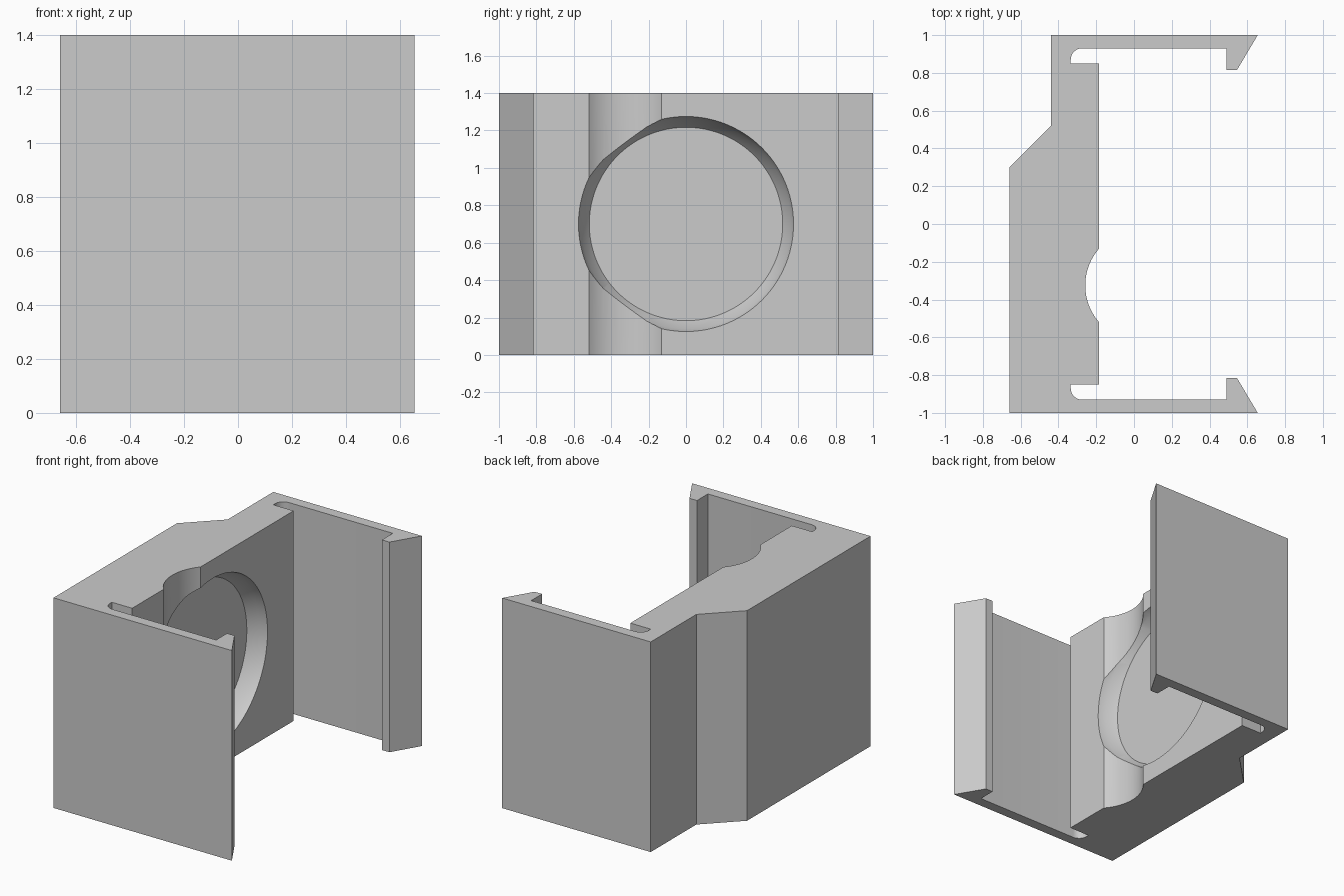
import bpy, bmesh, math
from mathutils import Matrix

if "Cube" in bpy.data.objects:
    bpy.data.objects.remove(bpy.data.objects["Cube"])

HEIGHT = 1.4
WALL = -0.185  # inner face of the back plate

grey = bpy.data.materials.new("plain grey")
grey.use_nodes = True
colour = (0.6, 0.6, 0.6, 1)
grey.diffuse_color = colour
grey.node_tree.nodes["Principled BSDF"].inputs["Base Color"].default_value = colour


def add_object(name, bm):
    bmesh.ops.recalc_face_normals(bm, faces=bm.faces)
    mesh = bpy.data.meshes.new(name)
    bm.to_mesh(mesh)
    bm.free()
    mesh.materials.append(grey)
    obj = bpy.data.objects.new(name, mesh)
    bpy.context.collection.objects.link(obj)
    return obj


def arc(cx, cy, r, start, end, steps):
    angles = [math.radians(start + (end - start) * i / steps) for i in range(steps + 1)]
    return [(cx + r * math.cos(a), cy + r * math.sin(a)) for a in angles]


# Clip arm: outer corner, hooked tip, inner face, rounded relief slot
arm = [(0.655, 1), (0.545, 0.815), (0.49, 0.815), (0.49, 0.93)]
arm += arc(-0.275, 0.87, 0.06, 90, 180, 8)
arm += [(-0.335, 0.85), (WALL, 0.85)]

# Full outline: upper arm, shallow groove, mirrored lower arm, stepped back
groove = arc(0.039, -0.325, 0.297, 139, 221, 24)
outline = arm + groove + [(x, -y) for x, y in reversed(arm)]
outline += [(-0.66, -1), (-0.66, 0.3), (-0.44, 0.52), (-0.44, 1)]

bm = bmesh.new()
base = bm.faces.new([bm.verts.new((x, y, 0)) for x, y in outline])
top = bmesh.ops.extrude_face_region(bm, geom=[base])["geom"]
bmesh.ops.translate(bm, vec=(0, 0, HEIGHT),
                    verts=[v for v in top if isinstance(v, bmesh.types.BMVert)])
bracket = add_object("clip_bracket", bm)

# Round dished pocket cutter: rings of (x, radius)
rings = [(0.1, 0.575), (WALL, 0.575), (-0.235, 0.56), (-0.297, 0.517)]
bm = bmesh.new()
loops = []
for x, r in rings:
    loops.append([bm.verts.new((x, y, z)) for y, z in arc(0, HEIGHT / 2, r, 0, 360, 96)[:-1]])
for a, b in zip(loops, loops[1:]):
    for i in range(len(a)):
        j = (i + 1) % len(a)
        bm.faces.new((a[i], a[j], b[j], b[i]))
bm.faces.new(loops[0])
bm.faces.new(loops[-1])
cutter = add_object("pocket_cutter", bm)
cutter.hide_render = True

# Cut the pocket, apply, and drop the cutter
cut = bracket.modifiers.new("pocket", "BOOLEAN")
cut.operation = "DIFFERENCE"
cut.solver = "EXACT"
cut.object = cutter
bpy.ops.object.select_all(action="DESELECT")
bpy.context.view_layer.objects.active = bracket
bracket.select_set(True)
bpy.ops.object.modifier_apply(modifier=cut.name)
bpy.data.objects.remove(cutter)
bpy.ops.object.shade_smooth_by_angle(angle=math.radians(25))
